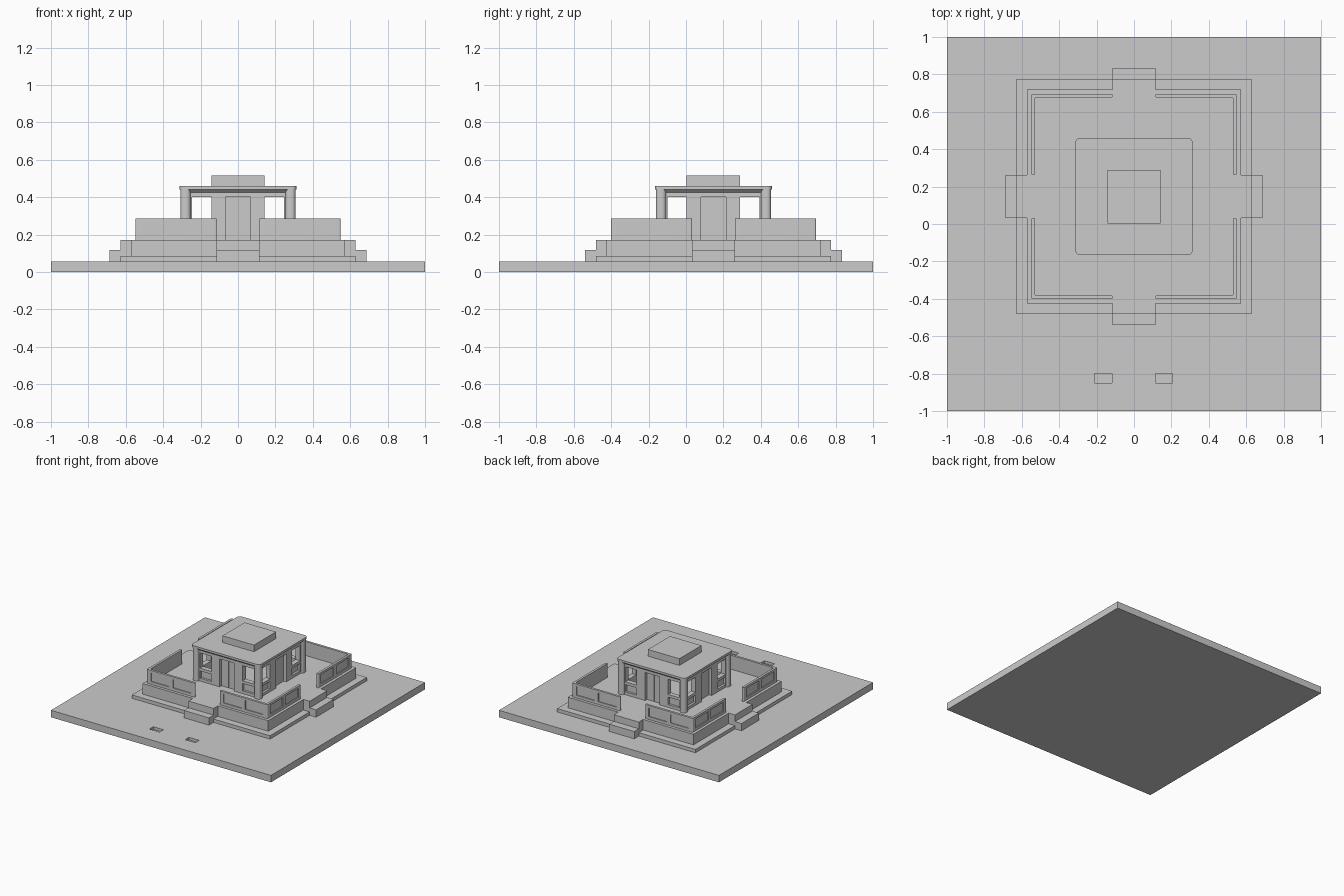
import bpy, bmesh, math
from mathutils import Matrix, Vector

if "Cube" in bpy.data.objects:
    bpy.data.objects.remove(bpy.data.objects["Cube"])

stone = bpy.data.materials.new("grey_stone")
stone.use_nodes = True
GREY = (0.6, 0.6, 0.6, 1)
stone.diffuse_color = GREY
stone.node_tree.nodes["Principled BSDF"].inputs["Base Color"].default_value = GREY

CENTRE = (0, 0.147, 0)   # middle of the pavilion


def finish(name, bm, loc=CENTRE, turn=0):
    bmesh.ops.recalc_face_normals(bm, faces=bm.faces)
    mesh = bpy.data.meshes.new(name)
    bm.to_mesh(mesh)
    bm.free()
    mesh.materials.append(stone)
    ob = bpy.data.objects.new(name, mesh)
    ob.location = loc
    ob.rotation_euler.z = turn * math.pi / 2
    bpy.context.collection.objects.link(ob)
    return ob


def add_box(bm, x, y, z, turn=0):
    """Box from three (low, high) ranges, turned by quarter turns about z."""
    mid = Vector([(a + b) / 2 for a, b in (x, y, z)])
    size = [b - a for a, b in (x, y, z)]
    m = (Matrix.Rotation(turn * math.pi / 2, 4, 'Z') @ Matrix.Translation(mid)
         @ Matrix.Diagonal((*size, 1)))
    bmesh.ops.create_cube(bm, size=1, matrix=m)


def block(name, half, z0, z1, loc=CENTRE, radius=0):
    bm = bmesh.new()
    add_box(bm, (-half, half), (-half, half), (z0, z1))
    if radius:
        round_uprights(bm, radius)
    return finish(name, bm, loc)


def round_uprights(bm, radius):
    edges = [e for e in bm.edges
             if abs(e.verts[0].co.z - e.verts[1].co.z) > 0.01]
    bmesh.ops.bevel(bm, geom=edges, offset=radius, segments=5,
                    profile=0.5, affect='EDGES')


def cut(ob, cutter):
    cutter.hide_render = True
    cutter.hide_viewport = True
    cutter.display_type = 'WIRE'
    mod = ob.modifiers.new("cut", 'BOOLEAN')
    mod.operation = 'DIFFERENCE'
    mod.solver = 'EXACT'
    mod.object = cutter


# Ground slab with two shallow slots in front
ground = block("ground_slab", 1, 0, 0.057, (0, 0, 0))
bm = bmesh.new()
for x in (-0.21, 0.115):
    add_box(bm, (x, x + 0.092), (-0.85, -0.80), (0.035, 0.1))
cut(ground, finish("slot_cutter", bm, (0, 0, 0)))

# Stepped platform
block("plinth", 0.628, 0.05, 0.085)
block("terrace", 0.571, 0.08, 0.172)
for t in range(4):
    bm = bmesh.new()
    add_box(bm, (-0.114, 0.114), (-0.687, -0.6), (0.05, 0.117))
    add_box(bm, (-0.114, 0.114), (-0.628, -0.5), (0.05, 0.172))
    finish("entrance_steps", bm, turn=t)

# Corner parapets with sunken panels on the outer sides
OUT, IN, END = 0.548, 0.529, 0.114
for t in range(4):
    bm = bmesh.new()
    outline = [(END, -OUT), (OUT, -OUT), (OUT, -END),
               (IN, -END), (IN, -IN), (END, -IN)]
    base = bm.faces.new([bm.verts.new((x, y, 0.165)) for x, y in outline])
    up = bmesh.ops.extrude_face_region(bm, geom=[base])["geom"]
    bmesh.ops.translate(bm, vec=(0, 0, 0.122),
                        verts=[v for v in up if isinstance(v, bmesh.types.BMVert)])
    round_uprights(bm, 0.007)
    parapet = finish("parapet", bm, turn=t)
    bm = bmesh.new()
    for a, b in ((0.147, 0.312), (0.346, 0.51)):
        add_box(bm, (a, b), (-0.6, -0.54), (0.195, 0.268))
        add_box(bm, (0.54, 0.6), (-b, -a), (0.195, 0.268))
    cut(parapet, finish("parapet_cutter", bm, turn=t))

# Pavilion walls: hollow square with windows, sunken panels and doorways
walls = block("pavilion_walls", 0.29, 0.165, 0.44)
cut(walls, block("room_cutter", 0.25, 0.1, 0.5))
bm = bmesh.new()
for t in range(4):
    add_box(bm, (-0.066, 0.066), (-0.32, -0.246), (0.172, 0.402), t)
    for s in (-1, 1):
        x = sorted((s * 0.143, s * 0.245))
        add_box(bm, x, (-0.32, -0.246), (0.278, 0.402), t)
        add_box(bm, x, (-0.32, -0.272), (0.195, 0.255), t)
cut(walls, finish("opening_cutter", bm))

# Double doors and rounded corner pillars
for t in range(4):
    bm = bmesh.new()
    for s in (-1, 1):
        add_box(bm, sorted((s * 0.001, s * 0.07)), (-0.266, -0.252), (0.17, 0.41))
    finish("double_door", bm, turn=t)
    bm = bmesh.new()
    add_box(bm, (0.253, 0.308), (-0.308, -0.253), (0.165, 0.445))
    round_uprights(bm, 0.022)
    pillar = finish("corner_pillar", bm, turn=t)

# Flared cornice under the roof
bm = bmesh.new()
add_box(bm, (-0.31, 0.31), (-0.31, 0.31), (0.425, 0.445))
for v in bm.verts:
    if v.co.z < 0.43:
        v.co.xy *= 0.935
round_uprights(bm, 0.025)
finish("cornice", bm)

# Roof and raised cap
block("roof", 0.313, 0.442, 0.46, radius=0.026)
block("roof_cap", 0.143, 0.455, 0.515)

# Smooth only the rounded corners
for ob in bpy.context.collection.objects:
    if ob.name.startswith(("corner_pillar", "parapet", "roof", "cornice")):
        if not ob.hide_render:
            bpy.ops.object.select_all(action='DESELECT')
            ob.select_set(True)
            bpy.context.view_layer.objects.active = ob
            bpy.ops.object.shade_smooth_by_angle(angle=math.radians(30))
